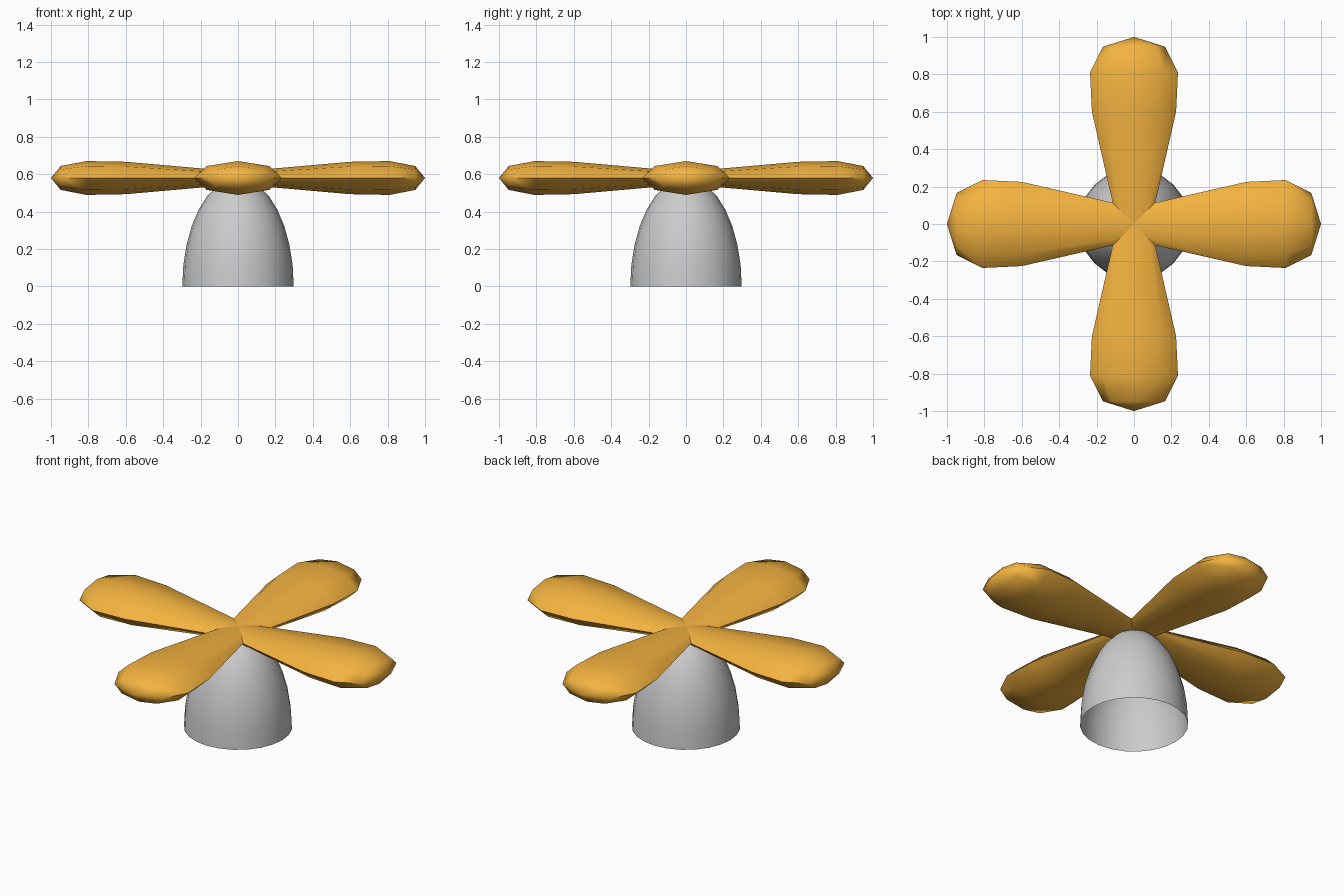
import bpy, bmesh, math

if "Cube" in bpy.data.objects:
    bpy.data.objects.remove(bpy.data.objects["Cube"])

HUB_Z = 0.58
FLAT = 0.385     # blade thickness relative to width
SIDES = 8


def finish(name, bm, angle, mat=None):
    bmesh.ops.recalc_face_normals(bm, faces=bm.faces)
    me = bpy.data.meshes.new(name)
    bm.to_mesh(me)
    bm.free()
    ob = bpy.data.objects.new(name, me)
    bpy.context.collection.objects.link(ob)
    if mat:
        me.materials.append(mat)
    bpy.ops.object.select_all(action='DESELECT')
    ob.select_set(True)
    bpy.context.view_layer.objects.active = ob
    bpy.ops.object.shade_smooth_by_angle(angle=math.radians(angle))
    return ob


def skin(bm, rings):
    for a, b in zip(rings, rings[1:]):
        n = len(a)
        for i in range(n):
            bm.faces.new((a[i], a[(i + 1) % n], b[(i + 1) % n], b[i]))


def cap(bm, ring, point):
    tip = bm.verts.new(point)
    for i in range(len(ring)):
        bm.faces.new((ring[i], ring[(i + 1) % len(ring)], tip))


# Hub: tall half ellipsoid, open underneath
bm = bmesh.new()
rings = []
for k in range(8):
    lat = math.radians(90 * k / 8)
    r, z = 0.298 * math.cos(lat), HUB_Z * math.sin(lat)
    rings.append([bm.verts.new((r * math.cos(math.tau * i / 24),
                                r * math.sin(math.tau * i / 24), z)) for i in range(24)])
skin(bm, rings)
cap(bm, rings[-1], (0, 0, HUB_Z))
finish("hub_dome", bm, 40)

# Blades: flattened octagonal clubs, mitred together at the centre
orange = bpy.data.materials.new("orange")
orange.diffuse_color = (0.9, 0.45, 0.05, 1)
orange.use_nodes = True
orange.node_tree.nodes["Principled BSDF"].inputs["Base Color"].default_value = orange.diffuse_color


def blade(name, turn):
    bm = bmesh.new()
    angles = [math.tau * i / SIDES for i in range(SIDES)]
    root = []
    for a in angles:
        c = abs(math.cos(a))
        x = c * 0.088 / (1 - 0.228 * c)
        r = 0.088 + 0.228 * x
        root.append(bm.verts.new((x, r * math.cos(a), HUB_Z + FLAT * r * math.sin(a))))
    rings = [root]
    for x, r in ((0.6, 0.225), (0.81, 0.235), (0.948, 0.166)):
        rings.append([bm.verts.new((x, r * math.cos(a), HUB_Z + FLAT * r * math.sin(a)))
                      for a in angles])
    skin(bm, rings)
    cap(bm, rings[-1], (1.0, 0, HUB_Z))
    ob = finish(name, bm, 60, orange)
    ob.rotation_euler.z = turn


for i, side in enumerate(("right", "back", "left", "front")):
    blade("blade_" + side, i * math.pi / 2)
